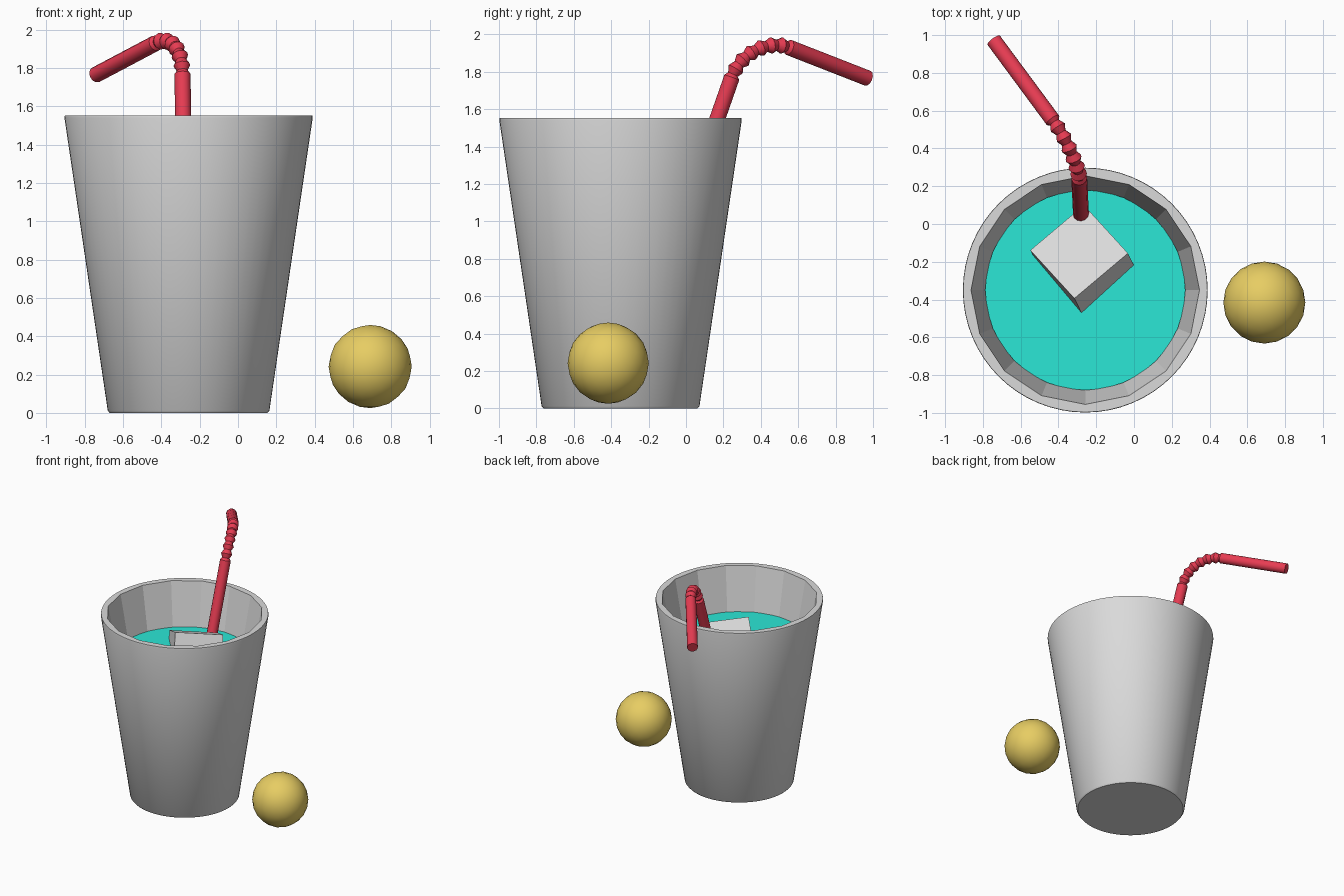
import bpy, bmesh, math
from mathutils import Vector, Matrix

if "Cube" in bpy.data.objects:
    bpy.data.objects.remove(bpy.data.objects["Cube"])


def material(name, rgb):
    m = bpy.data.materials.new(name)
    m.diffuse_color = (*rgb, 1)
    m.use_nodes = True
    m.node_tree.nodes["Principled BSDF"].inputs["Base Color"].default_value = m.diffuse_color
    return m


GREY = material("pale_grey", (0.70, 0.70, 0.70))
AQUA = material("aqua", (0.024, 0.80, 0.67))
RED = material("red", (0.80, 0.045, 0.085))
GOLD = material("gold", (0.80, 0.61, 0.125))


def finish(bm, name, mat, smooth_angle=None):
    me = bpy.data.meshes.new(name)
    bm.to_mesh(me)
    bm.free()
    ob = bpy.data.objects.new(name, me)
    bpy.context.collection.objects.link(ob)
    me.materials.append(mat)
    if smooth_angle:
        bpy.ops.object.select_all(action='DESELECT')
        ob.select_set(True)
        bpy.context.view_layer.objects.active = ob
        bpy.ops.object.shade_smooth_by_angle(angle=math.radians(smooth_angle))
    return ob


def ring(bm, centre, u, v, r, n):
    return [bm.verts.new(centre + r * (math.cos(a) * u + math.sin(a) * v))
            for a in (2 * math.pi * i / n for i in range(n))]


def bridge(bm, a, b, smooth=False):
    n = len(a)
    for i in range(n):
        j = (i + 1) % n
        bm.faces.new((a[i], a[j], b[j], b[i])).smooth = smooth


X, Y = Vector((1, 0, 0)), Vector((0, 1, 0))
CX, CY = -0.258, -0.35

# Cup: round smooth outside, sixteen flat facets inside
bm = bmesh.new()
outer = [ring(bm, Vector((CX, CY, z)), X, Y, r, 64)
         for r, z in ((0.412, 0), (0.422, 0.012), (0.648, 1.54), (0.646, 1.552))]
inner = [ring(bm, Vector((CX, CY, z)), X, Y, r, 16)
         for r, z in ((0.605, 1.552), (0.32, 0.05))]
bm.faces.new(outer[0][::-1])
for a, b in zip(outer, outer[1:]):
    bridge(bm, a, b, True)
for i in range(16):
    j = (i + 1) % 16
    arc = [outer[-1][(4 * i + k) % 64] for k in range(5)]
    bm.faces.new(arc + [inner[0][j], inner[0][i]])
bridge(bm, inner[0], inner[1])
bm.faces.new(inner[1])
finish(bm, "cup", GREY)

# Drink
bm = bmesh.new()
low = ring(bm, Vector((CX, CY, 1.0)), X, Y, 0.49, 32)
top = ring(bm, Vector((CX, CY, 1.19)), X, Y, 0.53, 32)
bridge(bm, low, top)
bm.faces.new(top)
bm.faces.new(low[::-1])
finish(bm, "drink", AQUA)

# Tilted ice cube floating in the drink
a = Vector((0.235, -0.257, 0.142)).normalized()
c = a.cross(Vector((-0.286, -0.237, 0.036))).normalized()
b = c.cross(a)
bm = bmesh.new()
rot = Matrix((a, b, c)).transposed().to_4x4()
bmesh.ops.create_cube(bm, size=0.373,
                      matrix=Matrix.Translation((-0.258, -0.212, 1.13)) @ rot)
finish(bm, "ice_cube", GREY)

# Bendy straw: straight, ribbed bend, straight
R, RIBS = 0.042, 6
foot, p0 = Vector((-0.262, -0.34, 0.10)), Vector((-0.29, 0.245, 1.77))
p3, tip = Vector((-0.43, 0.55, 1.93)), Vector((-0.742, 0.972, 1.765))
p1 = p0 + 0.14 * (p0 - foot).normalized()
p2 = p3 - 0.14 * (tip - p3).normalized()
path = [(foot, R), (p0, R)]
for k in range(2 * RIBS + 1):
    t = 0.04 + 0.92 * k / (2 * RIBS)
    s = 1 - t
    p = s**3 * p0 + 3 * s * s * t * p1 + 3 * s * t * t * p2 + t**3 * p3
    path.append((p, 0.044 if k % 2 else 0.028))
path += [(p3, R), (tip, R)]
bm = bmesh.new()
rings = []
side = X
for i, (p, r) in enumerate(path):
    d = path[min(i + 1, len(path) - 1)][0] - path[max(i - 1, 0)][0]
    if i == 1:
        d = p0 - foot
    elif i == len(path) - 2:
        d = tip - p3
    d.normalize()
    side = (side - side.dot(d) * d).normalized()
    rings.append(ring(bm, p, side, d.cross(side), r, 12))
for q, w in zip(rings, rings[1:]):
    bridge(bm, q, w)
bm.faces.new(rings[0][::-1])
bm.faces.new(rings[-1])
finish(bm, "straw", RED, 35)

# Ball beside the cup
bm = bmesh.new()
bmesh.ops.create_icosphere(bm, subdivisions=3, radius=0.217,
                           matrix=Matrix.Translation((0.69, -0.416, 0.242)))
finish(bm, "ball", GOLD, 35)
